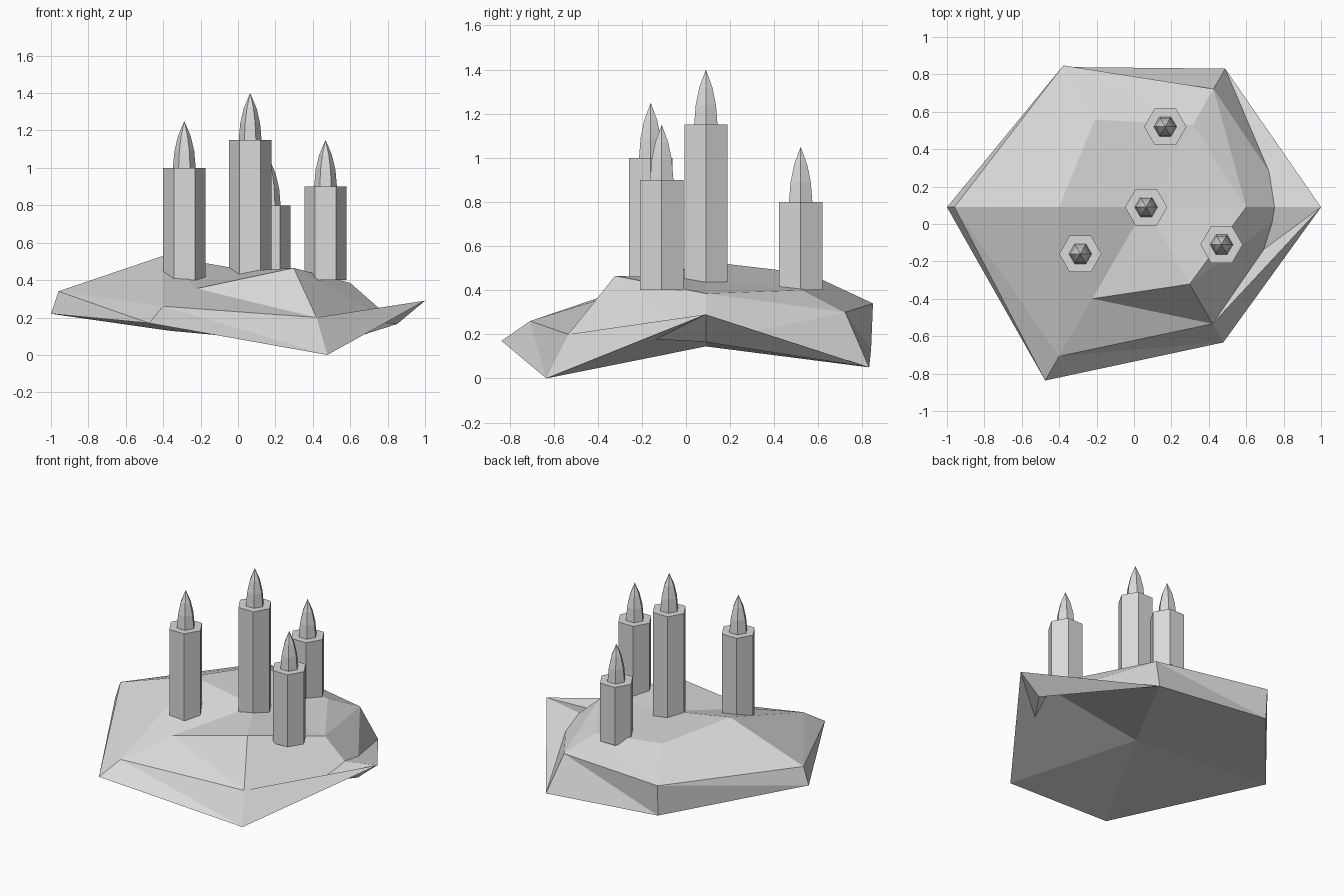
import bpy, bmesh
from math import cos, sin, pi

cube = bpy.data.objects.get("Cube")
if cube:
    bpy.data.objects.remove(cube, do_unlink=True)

stone = bpy.data.materials.new("pale_grey")
stone.use_nodes = True
GREY = (0.7, 0.7, 0.7, 1.0)
stone.diffuse_color = GREY
stone.node_tree.nodes["Principled BSDF"].inputs["Base Color"].default_value = GREY

SIDES = 6
CENTRE = (0.06, 0.09)


def build_rings(name, centre, rings, bottom_z, top_z):
    """Stack six-sided rings of (radius, height) pairs and close both ends with fans."""
    bm = bmesh.new()
    cx, cy = centre
    layers = []
    for ring in rings:
        layers.append([bm.verts.new((cx + r * cos(i * 2 * pi / SIDES),
                                     cy + r * sin(i * 2 * pi / SIDES), z))
                       for i, (r, z) in enumerate(ring)])
    bottom = bm.verts.new((cx, cy, bottom_z))
    top = bm.verts.new((cx, cy, top_z))
    for i in range(SIDES):
        j = (i + 1) % SIDES
        bm.faces.new((bottom, layers[0][j], layers[0][i]))
        for low, high in zip(layers, layers[1:]):
            bm.faces.new((low[i], low[j], high[i]))
            bm.faces.new((low[j], high[j], high[i]))
        bm.faces.new((top, layers[-1][i], layers[-1][j]))
    # Merge the flat pairs so plain sides and caps stay single faces
    bmesh.ops.dissolve_limit(bm, angle_limit=0.001, verts=bm.verts, edges=bm.edges)
    mesh = bpy.data.meshes.new(name)
    bm.to_mesh(mesh)
    bm.free()
    mesh.materials.append(stone)
    obj = bpy.data.objects.new(name, mesh)
    bpy.context.collection.objects.link(obj)
    return obj


def even(radius, z):
    return [(radius, z)] * SIDES


# Rugged rock: foot, shoulder and crown rings
foot = [(0.94, 0.29), (0.855, 0.05), (0.865, 0.13), (1.06, 0.22), (1.07, 0.17), (0.835, 0.0)]
shoulder = [(0.79, 0.165), (0.73, 0.30), (0.875, 0.34), (1.02, 0.34), (0.92, 0.26), (0.72, 0.20)]
crown = [(0.54, 0.385), (0.51, 0.40), (0.54, 0.475), (0.46, 0.53), (0.565, 0.355), (0.475, 0.465)]
build_rings("rock_base", CENTRE, [foot, shoulder, crown], 0.145, 0.45)

# Hexagonal pillars, each with a pointed tip
BASE_Z = 0.4
pillars = {
    "centre": (CENTRE[0] + 0.005, CENTRE[1], 0.75),
    "right": (-0.287, -0.16, 0.6),
    "left": (0.468, -0.11, 0.5),
    "back": (0.167, 0.52, 0.4),
}
tip_profile = [(0.061, 0.0), (0.053, 0.09), (0.034, 0.17)]
for place, (x, y, height) in pillars.items():
    top = BASE_Z + height
    build_rings(place + "_pillar", (x, y),
                [even(0.113, BASE_Z), even(0.113, top)], BASE_Z, top)
    build_rings(place + "_pillar_tip", (x, y),
                [even(r, top + z) for r, z in tip_profile], top, top + 0.25)
